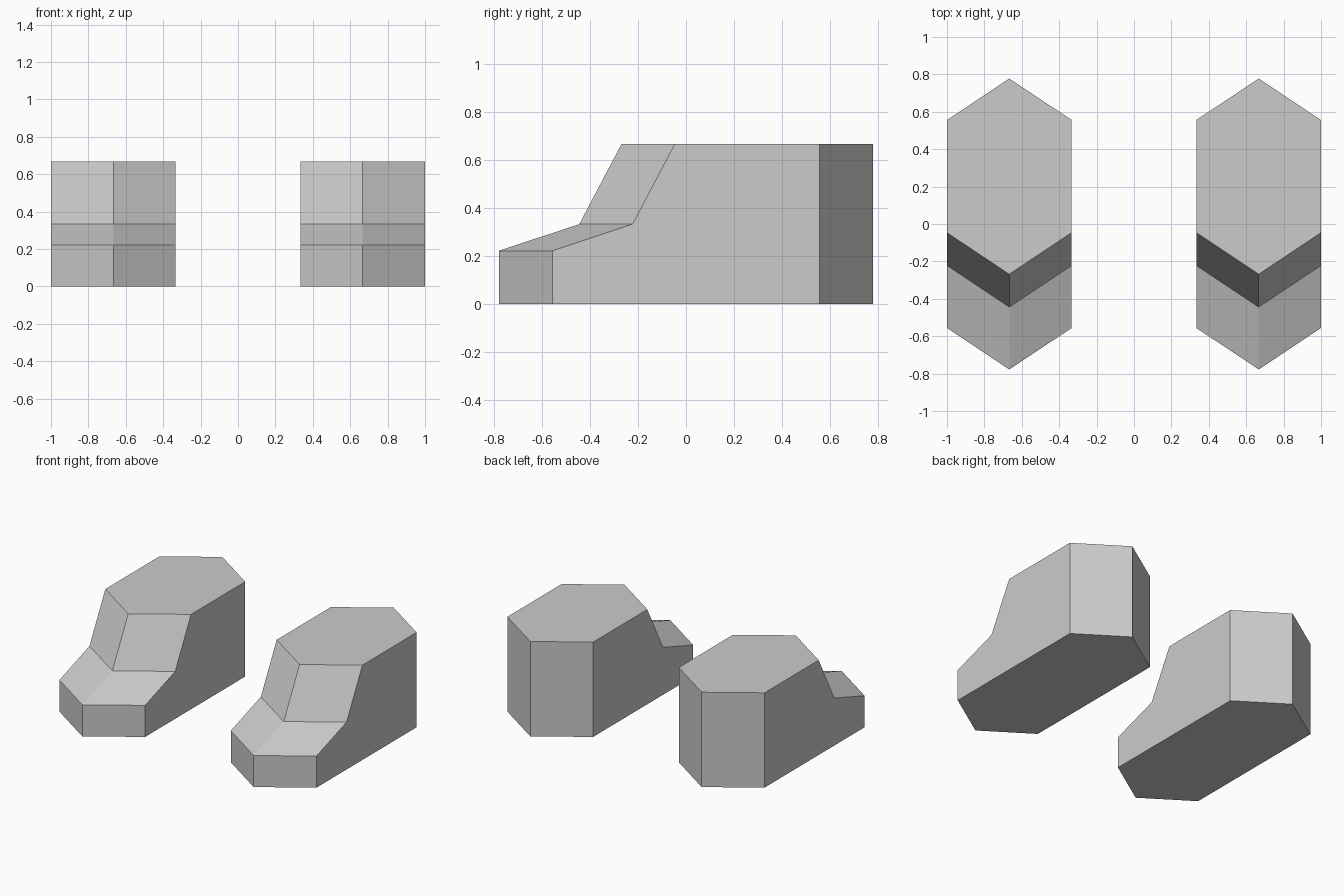
import bpy, bmesh

if "Cube" in bpy.data.objects:
    bpy.data.objects.remove(bpy.data.objects["Cube"])

grey = bpy.data.materials.new("light grey")
grey.diffuse_color = (0.6, 0.6, 0.6, 1)
grey.use_nodes = True
grey.node_tree.nodes["Principled BSDF"].inputs["Base Color"].default_value = grey.diffuse_color

# Side profile along the centre line (y, z), from back bottom round the front to back top
FRONT = [(-0.778, 0), (-0.778, 0.222), (-0.444, 0.333), (-0.268, 0.667)]
BACK = [(0.778, 0.667), (0.778, 0)]
HALF_WIDTH, INSET = 1 / 3, 0.222


def make_shoe(name, x):
    bm = bmesh.new()
    # Three profile ribs: the outer two are pulled in at toe and heel
    ribs = []
    for dx, inset in ((-HALF_WIDTH, INSET), (0, 0), (HALF_WIDTH, INSET)):
        pts = [(y + inset, z) for y, z in FRONT] + [(y - inset, z) for y, z in BACK]
        ribs.append([bm.verts.new((x + dx, y, z)) for y, z in pts])
    # Skin between neighbouring ribs, then close both sides
    n = len(ribs[0])
    for a, b in zip(ribs, ribs[1:]):
        for i in range(n):
            j = (i + 1) % n
            bm.faces.new((a[i], b[i], b[j], a[j]))
    bm.faces.new(ribs[0])
    bm.faces.new(ribs[-1][::-1])
    bmesh.ops.recalc_face_normals(bm, faces=bm.faces)
    # Merge the flat top and sole halves
    bmesh.ops.dissolve_limit(bm, angle_limit=0.01, verts=bm.verts, edges=bm.edges)
    mesh = bpy.data.meshes.new(name)
    bm.to_mesh(mesh)
    bm.free()
    mesh.materials.append(grey)
    bpy.context.collection.objects.link(bpy.data.objects.new(name, mesh))


make_shoe("left_shoe", -2 / 3)
make_shoe("right_shoe", 2 / 3)
